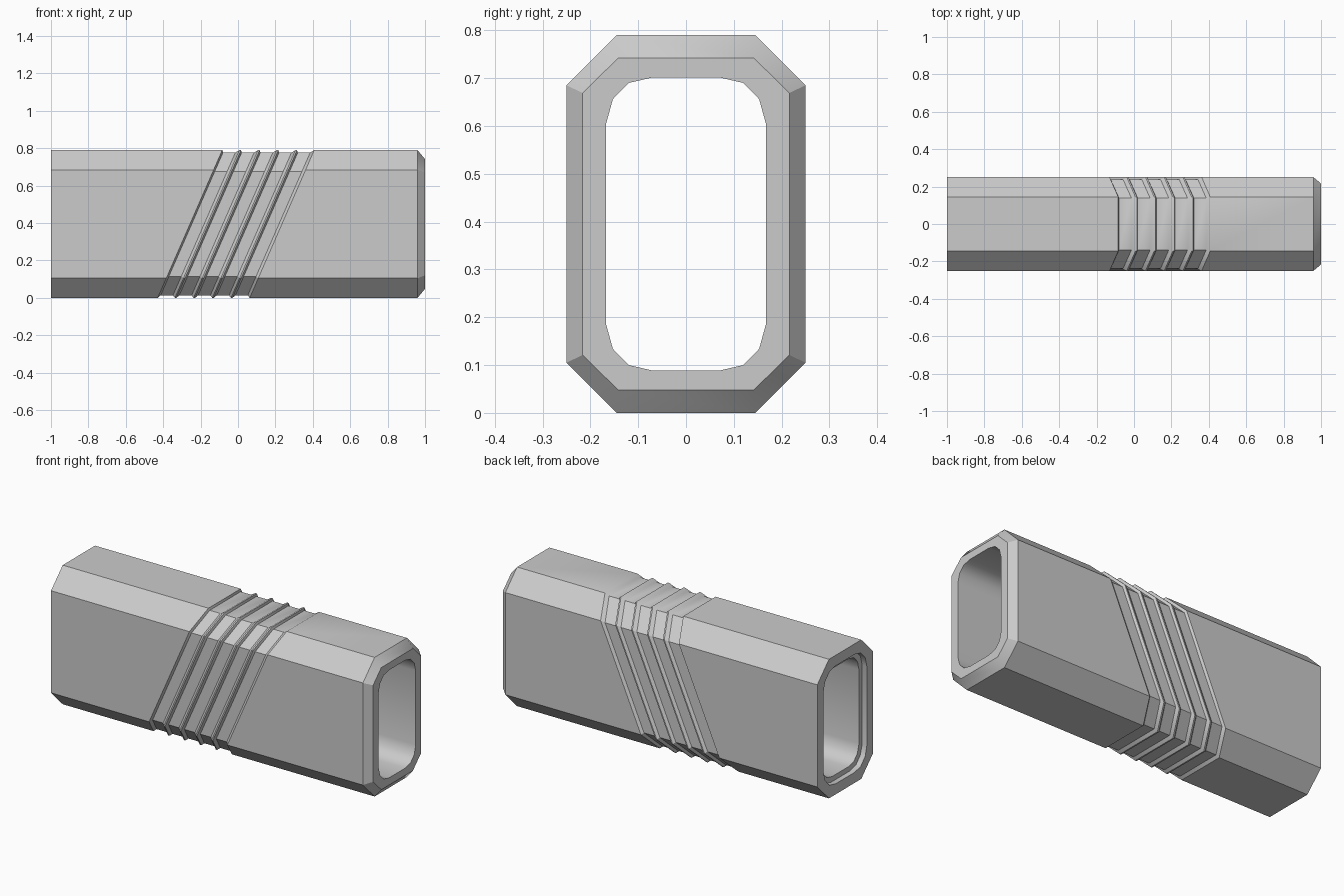
import bpy, bmesh, math

cube = bpy.data.objects.get("Cube")
if cube:
    bpy.data.objects.remove(cube)

MID = 0.395      # height of the tube axis
SLANT = 0.437    # lean of the grip grooves

steel = bpy.data.materials.new("plain_grey")
steel.use_nodes = True
grey = (0.6, 0.6, 0.6, 1)
steel.diffuse_color = grey
steel.node_tree.nodes["Principled BSDF"].inputs["Base Color"].default_value = grey


def section(corner):
    """Mirror one quarter outline (y, z) into a closed loop."""
    back = corner[::-1]
    return (corner + [(y, -z) for y, z in back]
            + [(-y, -z) for y, z in corner] + [(-y, z) for y, z in back])


OUTER = section([(0.145, 0.395), (0.25, 0.29)])
FLOOR = section([(0.139, 0.382), (0.239, 0.28)])
NOSE = section([(0.142, 0.347), (0.216, 0.274)])
BORE = section([(0.072, 0.306), (0.12, 0.295), (0.153, 0.261), (0.167, 0.21)])
MOUTH = section([(0.085, 0.335), (0.14, 0.322), (0.18, 0.28), (0.195, 0.225)])

bm = bmesh.new()


def ring(loop, x, slant=0):
    return [bm.verts.new((x + slant * z, y, z + MID)) for y, z in loop]


def skin(rings):
    for a, b in zip(rings, rings[1:]):
        for i in range(len(a)):
            j = (i + 1) % len(a)
            bm.faces.new((a[i], a[j], b[j], b[i]))


def end_face(a, b):
    edges = []
    for loop in (a, b):
        for i in range(len(loop)):
            edges.append(bm.edges.get((loop[i - 1], loop[i])))
    bmesh.ops.triangle_fill(bm, edges=edges, use_beauty=True)


# outer shell with five slanted grooves
shell = [ring(OUTER, -1)]
for k in range(5):
    x = -0.257 + 0.1 * k
    for loop, dx in ((OUTER, 0), (FLOOR, 0.01), (FLOOR, 0.076), (OUTER, 0.092)):
        shell.append(ring(loop, x + dx, SLANT))
shell += [ring(OUTER, 0.96), ring(NOSE, 1)]
skin(shell)

# rounded bore with a shallow recess at the right end
bore = [ring(MOUTH, -1), ring(MOUTH, -0.97), ring(BORE, -0.97), ring(BORE, 1)]
skin(bore)
end_face(shell[0], bore[0])
end_face(shell[-1], bore[-1])

bmesh.ops.recalc_face_normals(bm, faces=bm.faces)
mesh = bpy.data.meshes.new("grooved_tube")
bm.to_mesh(mesh)
bm.free()
mesh.materials.append(steel)
tube = bpy.data.objects.new("grooved_tube", mesh)
bpy.context.collection.objects.link(tube)
bpy.context.view_layer.objects.active = tube
tube.select_set(True)
bpy.ops.object.shade_smooth_by_angle(angle=math.radians(33))
